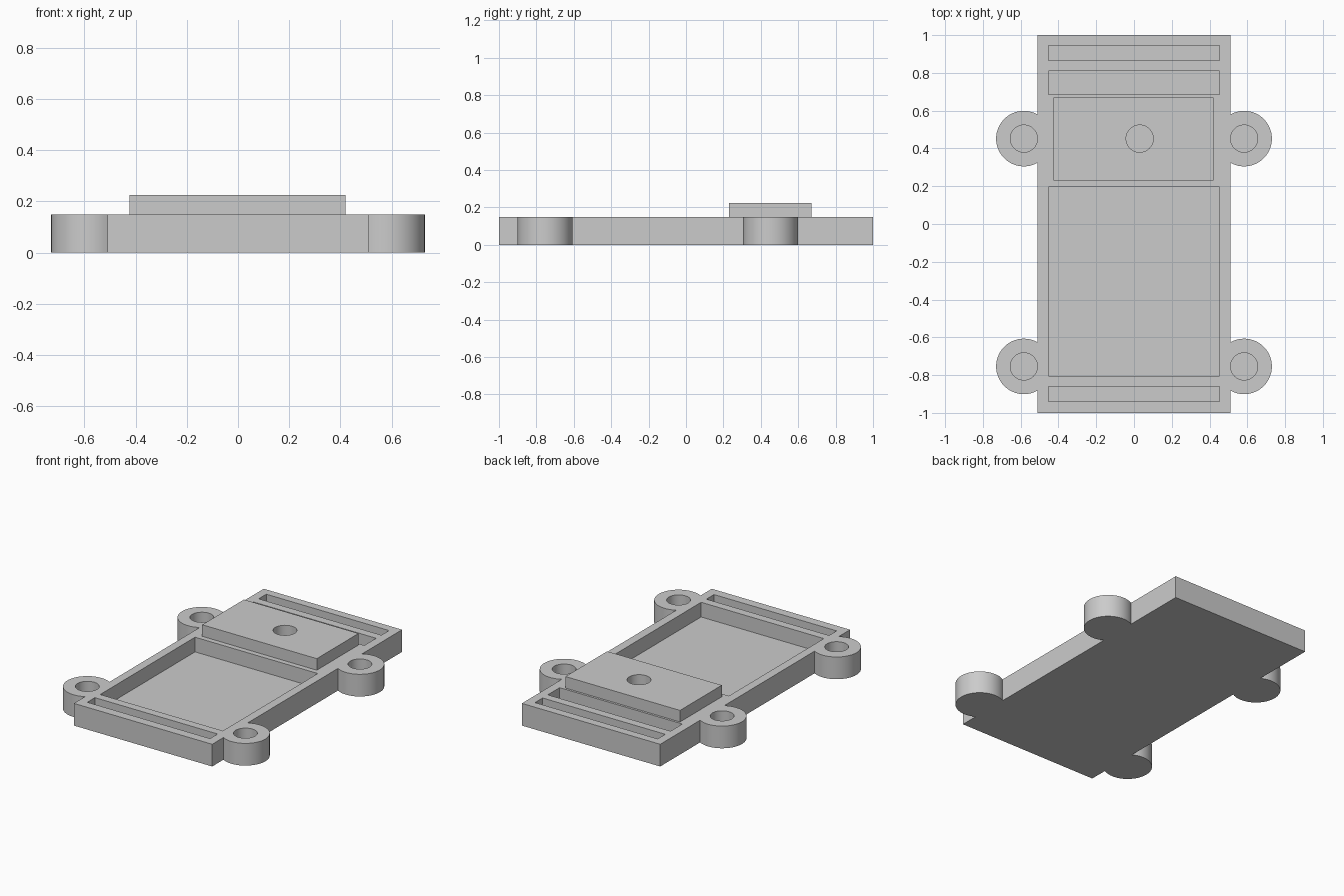
import bpy, bmesh, math

if "Cube" in bpy.data.objects:
    bpy.data.objects.remove(bpy.data.objects["Cube"])

W, L, H, TOP = 0.51, 1.0, 0.148, 0.225   # half width, half length, plate top, block top
EAR_X, EAR_R, HOLE_R = 0.583, 0.147, 0.072
EAR_Y = (-0.754, 0.452)
FLOOR = 0.05

grey = bpy.data.materials.new("plain grey")
grey.diffuse_color = (0.6, 0.6, 0.6, 1)
grey.use_nodes = True
grey.node_tree.nodes["Principled BSDF"].inputs["Base Color"].default_value = grey.diffuse_color


def prism(name, outline, z0, z1):
    """Extrude a counter-clockwise outline from z0 to z1."""
    bm = bmesh.new()
    face = bm.faces.new([bm.verts.new((x, y, z0)) for x, y in outline])
    new = bmesh.ops.extrude_face_region(bm, geom=[face], use_keep_orig=True)["geom"]
    for v in new:
        if isinstance(v, bmesh.types.BMVert):
            v.co.z = z1
    bmesh.ops.recalc_face_normals(bm, faces=bm.faces)
    mesh = bpy.data.meshes.new(name)
    bm.to_mesh(mesh)
    bm.free()
    mesh.materials.append(grey)
    obj = bpy.data.objects.new(name, mesh)
    bpy.context.collection.objects.link(obj)
    return obj


def rect(x0, x1, y0, y1):
    return [(x0, y0), (x1, y0), (x1, y1), (x0, y1)]


def circle(x, y, r, n=48):
    return [(x + r * math.cos(2 * math.pi * i / n), y + r * math.sin(2 * math.pi * i / n))
            for i in range(n)]


def cut(obj, cutters):
    """Subtract the cutters, then shade curved walls smooth."""
    bpy.context.view_layer.objects.active = obj
    for c in cutters:
        mod = obj.modifiers.new("cut", 'BOOLEAN')
        mod.operation, mod.solver, mod.object = 'DIFFERENCE', 'EXACT', c
        bpy.ops.object.modifier_apply(modifier=mod.name)
    bpy.ops.object.select_all(action='DESELECT')
    obj.select_set(True)
    bpy.ops.object.shade_smooth_by_angle(angle=math.radians(30))


# Plate outline with the round ears on its right side, then the same turned to the left
half = math.pi - math.acos((EAR_X - W) / EAR_R)
right = [(W, -L)]
for ey in EAR_Y:
    for i in range(41):
        a = half * (i / 20 - 1)
        right.append((EAR_X + EAR_R * math.cos(a), ey + EAR_R * math.sin(a)))
right.append((W, L))
left = [(-x, y) for x, y in reversed(right)]
plate = prism("base_plate", right + left, 0, H)

# Raised block at the rear
block = prism("raised_block", rect(-0.425, 0.42, 0.23, 0.67), H, TOP)

# Main pocket and three cross slots
pockets = [prism("pocket_cutter", rect(-0.453, 0.452, y0, y1), FLOOR, 0.4)
           for y0, y1 in ((-0.805, 0.195), (-0.94, -0.86), (0.685, 0.81), (0.865, 0.945))]

# Blind holes in the ears and in the block
holes = [prism("ear_hole_cutter", circle(s * EAR_X, y, HOLE_R), FLOOR, 0.4)
         for s in (-1, 1) for y in EAR_Y]
centre_hole = prism("block_hole_cutter", circle(0.03, 0.452, HOLE_R), 0.11, 0.4)

cut(plate, pockets + holes + [centre_hole])
cut(block, [centre_hole])
for c in pockets + holes + [centre_hole]:
    bpy.data.objects.remove(c)
